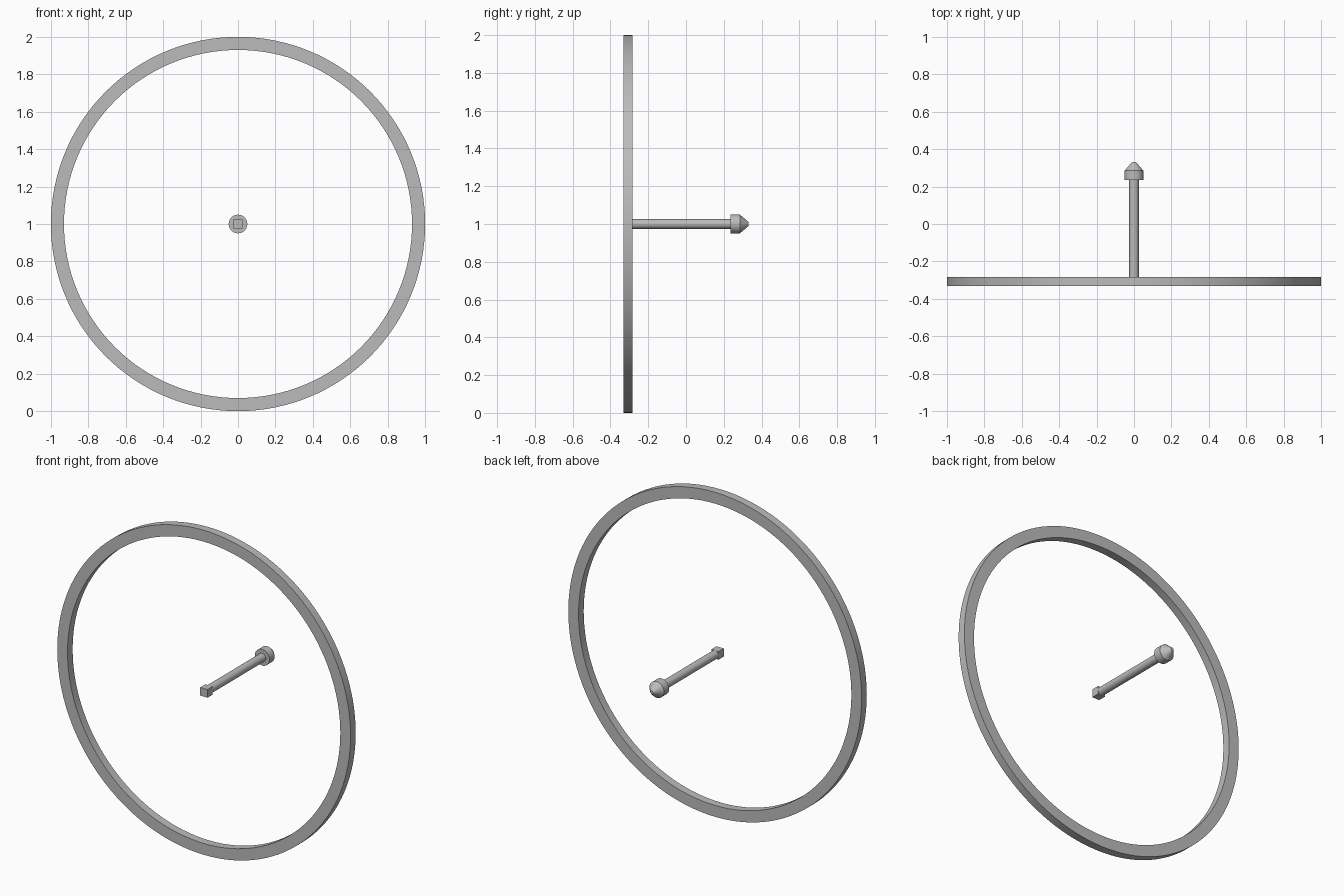
import bpy
import math

if "Cube" in bpy.data.objects:
    bpy.data.objects.remove(bpy.data.objects["Cube"], do_unlink=True)

GREY = (0.5, 0.5, 0.5, 1)
mat = bpy.data.materials.new("plain_grey")
mat.use_nodes = True
mat.diffuse_color = GREY
mat.node_tree.nodes["Principled BSDF"].inputs["Base Color"].default_value = GREY

CENTRE_Z = 1.0


def lathe(name, profile, steps, closed=False):
    """Spin (radius, y) points about the horizontal axle line."""
    verts, faces = [], []
    n = len(profile)
    for i in range(steps):
        a = 2 * math.pi * i / steps
        verts += [(r * math.cos(a), y, CENTRE_Z + r * math.sin(a)) for r, y in profile]
    for i in range(steps):
        j = (i + 1) % steps
        for k in range(n if closed else n - 1):
            m = (k + 1) % n
            faces.append((i * n + k, i * n + m, j * n + m, j * n + k))
    if not closed:
        faces.append([i * n for i in range(steps)])
        faces.append([i * n + n - 1 for i in reversed(range(steps))])
    mesh = bpy.data.meshes.new(name)
    mesh.from_pydata(verts, [], faces)
    obj = bpy.data.objects.new(name, mesh)
    bpy.context.collection.objects.link(obj)
    finish(obj)
    return obj


def finish(obj):
    """Colour, consistent normals and smooth curved sides."""
    obj.data.materials.append(mat)
    bpy.ops.object.select_all(action="DESELECT")
    obj.select_set(True)
    bpy.context.view_layer.objects.active = obj
    bpy.ops.object.mode_set(mode="EDIT")
    bpy.ops.mesh.select_all(action="SELECT")
    bpy.ops.mesh.normals_make_consistent(inside=False)
    bpy.ops.object.mode_set(mode="OBJECT")
    bpy.ops.object.shade_smooth_by_angle(angle=math.radians(30))


# Large flat hoop at the front
FRONT, BACK = -0.332, -0.282
lathe("hoop", [(1.0, FRONT), (1.0, BACK), (0.93, BACK), (0.93, FRONT)], 128, closed=True)

# Small square block at the hoop's centre
bpy.ops.mesh.primitive_cube_add(size=0.05, location=(0, (FRONT + BACK) / 2, CENTRE_Z))
block = bpy.context.object
block.name = "centre_block"
finish(block)

# Round rod running back from the block
lathe("rod", [(0.0255, -0.307), (0.0255, 0.24)], 32)

# Collar with a blunt conical tip
lathe("rod_tip", [(0.05, 0.235), (0.05, 0.285), (0.01, 0.332)], 32)
